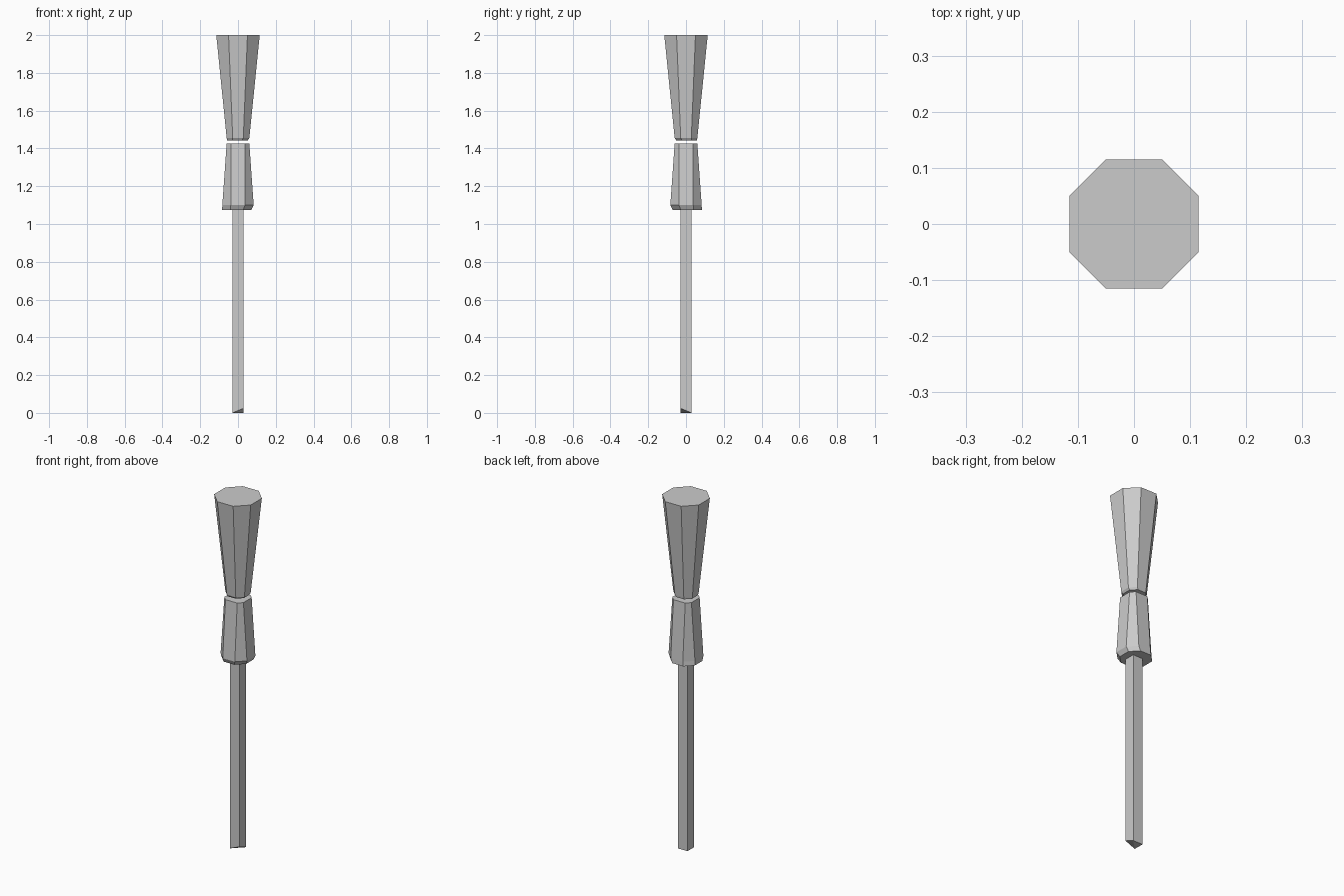
import bpy
import bmesh

if "Cube" in bpy.data.objects:
    bpy.data.objects.remove(bpy.data.objects["Cube"])


def octagon(half, flat, z, ox=0.0, oy=0.0):
    """Eight-sided ring: half width, half length of the axis-aligned sides, height, offset."""
    pts = [(flat, -half), (half, -flat), (half, flat), (flat, half),
           (-flat, half), (-half, flat), (-half, -flat), (-flat, -half)]
    return [(x + ox, y + oy, z) for x, y in pts]


def loft(name, rings):
    """Closed flat-faced solid through rings listed bottom to top."""
    bm = bmesh.new()
    loops = [[bm.verts.new(p) for p in ring] for ring in rings]
    n = len(loops[0])
    for low, high in zip(loops, loops[1:]):
        for i in range(n):
            j = (i + 1) % n
            bm.faces.new((low[i], low[j], high[j], high[i]))
    bm.faces.new(loops[0][::-1])
    bm.faces.new(loops[-1])
    bmesh.ops.triangulate(bm, faces=[f for f in bm.faces if len(f.verts) == 4 or f.normal.length == 0])
    bmesh.ops.recalc_face_normals(bm, faces=bm.faces)
    mesh = bpy.data.meshes.new(name)
    bm.to_mesh(mesh)
    bm.free()
    obj = bpy.data.objects.new(name, mesh)
    bpy.context.collection.objects.link(obj)
    return obj


# Square shaft, front right corner cut away at the tip
s = 0.03
corners = [(s, -s), (s, s), (-s, s), (-s, -s)]
tip_heights = [0.025, 0.0, 0.0, 0.0]
loft("shaft", [[(x, y, z) for (x, y), z in zip(corners, tip_heights)],
               [(x, y, 1.08) for x, y in corners]])

# Lower collar, flaring downward with a small slanted underside
loft("collar", [octagon(0.077, 0.034, 1.075, -0.007, 0.007),
                octagon(0.083, 0.038, 1.10),
                octagon(0.06, 0.037, 1.425)])

# Flared head above the gap
loft("head", [octagon(0.055, 0.025, 1.443, -0.003, 0.003),
              octagon(0.06, 0.028, 1.455),
              octagon(0.115, 0.05, 2.0)])
